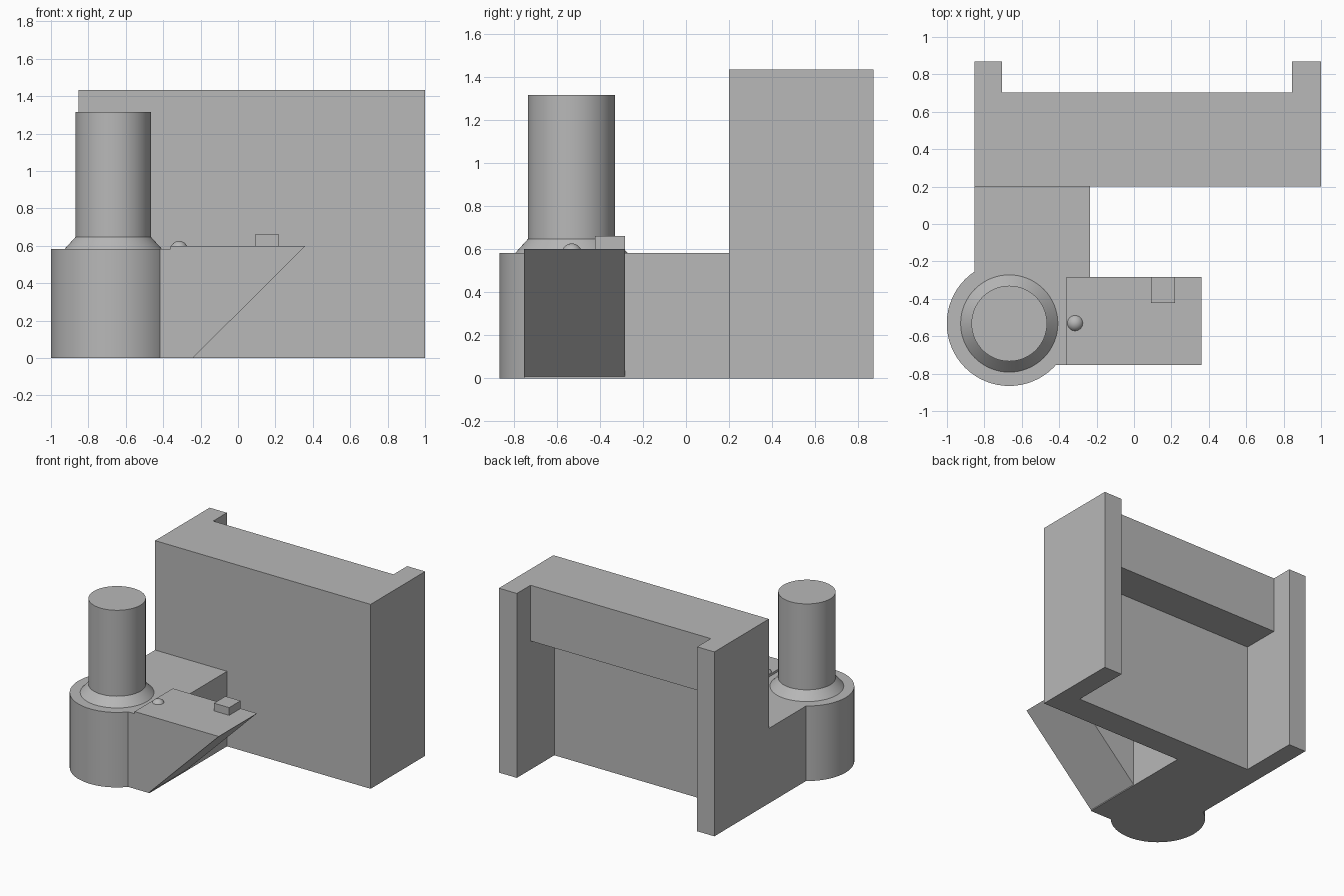
import bpy
import bmesh
import math

cube = bpy.data.objects.get("Cube")
if cube:
    bpy.data.objects.remove(cube, do_unlink=True)

grey = bpy.data.materials.new("plain grey")
grey.use_nodes = True
colour = (0.48, 0.48, 0.48, 1)
grey.diffuse_color = colour
grey.node_tree.nodes["Principled BSDF"].inputs["Base Color"].default_value = colour


def prism(name, outline, start, depth):
    """Extrude a closed 3D outline along the depth vector."""
    bm = bmesh.new()
    face = bm.faces.new([bm.verts.new([p + s for p, s in zip(pt, start)]) for pt in outline])
    new = bmesh.ops.extrude_face_region(bm, geom=[face])["geom"]
    verts = [v for v in new if isinstance(v, bmesh.types.BMVert)]
    bmesh.ops.translate(bm, verts=verts, vec=depth)
    bmesh.ops.recalc_face_normals(bm, faces=bm.faces)
    mesh = bpy.data.meshes.new(name)
    bm.to_mesh(mesh)
    bm.free()
    mesh.materials.append(grey)
    obj = bpy.data.objects.new(name, mesh)
    bpy.context.collection.objects.link(obj)
    return obj


def box(name, x0, x1, y0, y1, z0, z1):
    outline = [(x0, y0, 0), (x1, y0, 0), (x1, y1, 0), (x0, y1, 0)]
    return prism(name, outline, (0, 0, z0), (0, 0, z1 - z0))


def finish_round(name):
    obj = bpy.context.object
    obj.name = name
    obj.data.materials.append(grey)
    bpy.ops.object.shade_smooth_by_angle(angle=math.radians(30))


def post_section(name, r0, r1, z0, z1):
    bpy.ops.mesh.primitive_cone_add(vertices=64, radius1=r0, radius2=r1, depth=z1 - z0,
                                    location=(-0.667, -0.532, (z0 + z1) / 2))
    finish_round(name)


# Upright wall with two side flanges, open at the back
channel = [(-0.853, 0.2), (1, 0.2), (1, 0.87), (0.845, 0.87),
           (0.845, 0.41), (-0.705, 0.41), (-0.705, 0.87), (-0.853, 0.87)]
prism("flanged_wall", [(x, y, 0) for x, y in channel], (0, 0, 0), (0, 0, 1.433))

# Thick beam across the top of the recess
box("top_beam", -0.705, 0.845, 0.41, 0.702, 1.0, 1.433)

# Low platform joining the wall to the round base
box("platform", -0.853, -0.234, -0.753, 0.2, 0, 0.583)

# Wedge arm with a sloping underside
slope = [(-0.362, 0), (-0.242, 0), (0.362, 0.6), (-0.362, 0.6)]
prism("wedge_arm", [(x, 0, z) for x, z in slope], (0, -0.753, 0), (0, 0.47, 0))
box("stop_block", 0.09, 0.22, -0.423, -0.283, 0.59, 0.66)

# Stepped round post
post_section("round_base", 0.334, 0.334, 0, 0.583)
post_section("tapered_collar", 0.26, 0.202, 0.583, 0.647)
post_section("post", 0.202, 0.202, 0.647, 1.315)

# Small dome on the arm
bpy.ops.mesh.primitive_uv_sphere_add(segments=32, ring_count=16, radius=0.046,
                                     location=(-0.315, -0.53, 0.58))
finish_round("dome_button")
